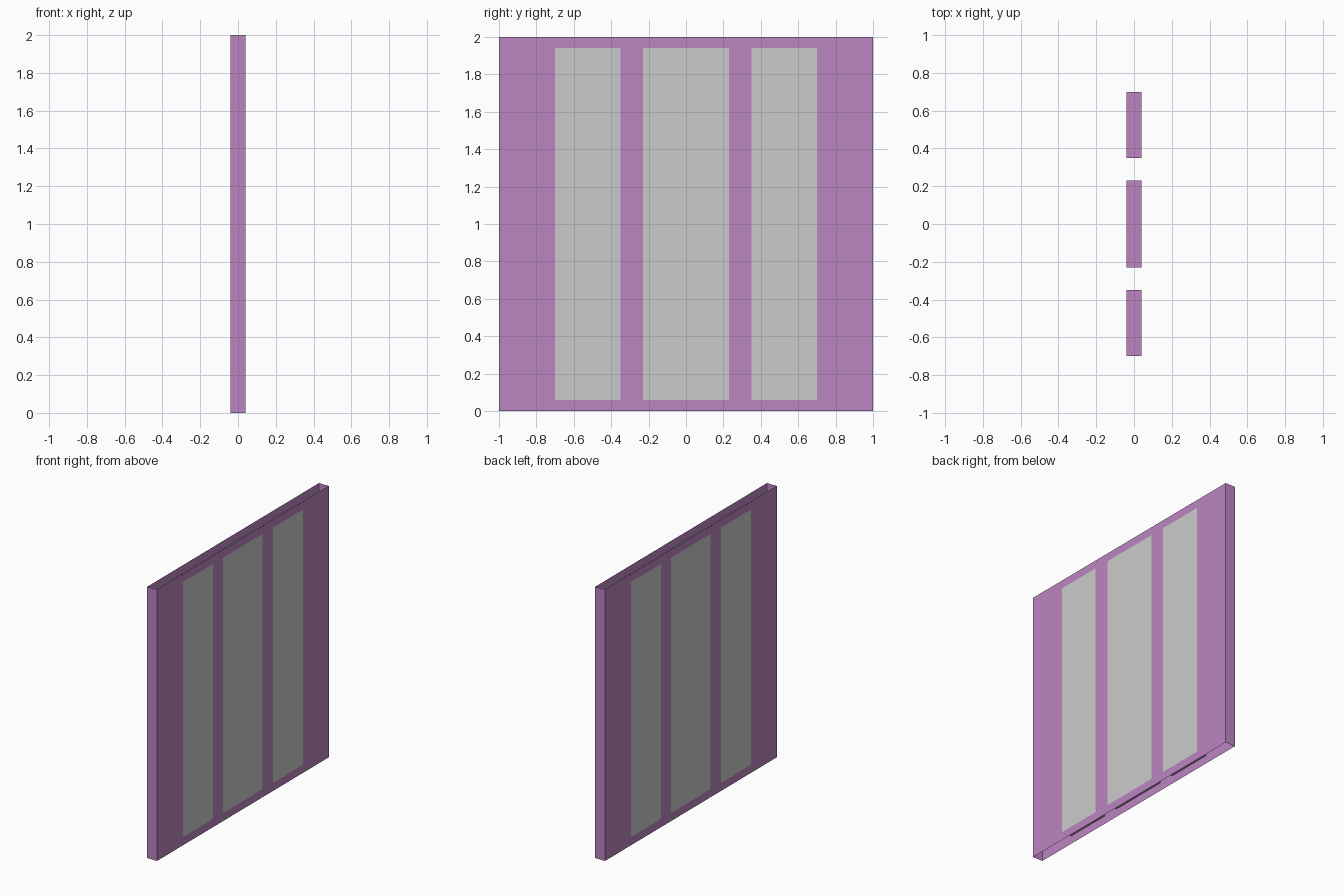
import bpy, bmesh
from mathutils import Vector

if "Cube" in bpy.data.objects:
    bpy.data.objects.remove(bpy.data.objects["Cube"])

T = 0.04                                   # half thickness
Z0, Z1 = 0.06, 1.94                        # opening height
OPENINGS = [(-0.70, -0.35), (-0.23, 0.23), (0.35, 0.70)]


def quad(bm, pts, normal):
    """Add a quad whose face points along the given normal."""
    f = bm.faces.new([bm.verts.new(p) for p in pts])
    f.normal_update()
    if f.normal.dot(Vector(normal)) < 0:
        f.normal_flip()


def side(bm, x, ya, yb, za, zb):
    """Upright rectangle on one broad side of the wall."""
    quad(bm, [(x, ya, za), (x, yb, za), (x, yb, zb), (x, ya, zb)], (x, 0, 0))


def across(bm, ya, za, yb, zb, normal):
    """Rectangle spanning the wall thickness."""
    quad(bm, [(-T, ya, za), (T, ya, za), (T, yb, zb), (-T, yb, zb)], normal)


def finish(bm, name, mat=None):
    bmesh.ops.remove_doubles(bm, verts=bm.verts, dist=1e-5)
    me = bpy.data.meshes.new(name)
    bm.to_mesh(me)
    bm.free()
    if mat:
        me.materials.append(mat)
    ob = bpy.data.objects.new(name, me)
    bpy.context.collection.objects.link(ob)


purple = bpy.data.materials.new("purple")
purple.diffuse_color = (0.50, 0.24, 0.54, 1)
purple.use_nodes = True
purple.node_tree.nodes["Principled BSDF"].inputs["Base Color"].default_value = purple.diffuse_color

# wall shell: both broad sides with openings, open at top and bottom
ys = [-1.0] + [y for o in OPENINGS for y in o] + [1.0]
zs = [0.0, Z0, Z1, 2.0]
bm = bmesh.new()
for x in (-T, T):
    for i, (ya, yb) in enumerate(zip(ys, ys[1:])):
        for j, (za, zb) in enumerate(zip(zs, zs[1:])):
            if not (i % 2 == 1 and j == 1):
                side(bm, x, ya, yb, za, zb)

# end walls
for s in (-1, 1):
    for za, zb in zip(zs, zs[1:]):
        across(bm, s, za, s, zb, (0, s, 0))

# reveals lining each opening
for ya, yb in OPENINGS:
    across(bm, ya, Z0, yb, Z0, (0, 0, 1))
    across(bm, ya, Z1, yb, Z1, (0, 0, -1))
    across(bm, ya, Z0, ya, Z1, (0, 1, 0))
    across(bm, yb, Z0, yb, Z1, (0, -1, 0))
finish(bm, "wall_shell", purple)

# grey panes flush with both sides
for n, (ya, yb) in enumerate(OPENINGS, 1):
    bm = bmesh.new()
    for x in (-T, T):
        side(bm, x, ya, yb, Z0, Z1)
    finish(bm, f"window_pane_{n}")
